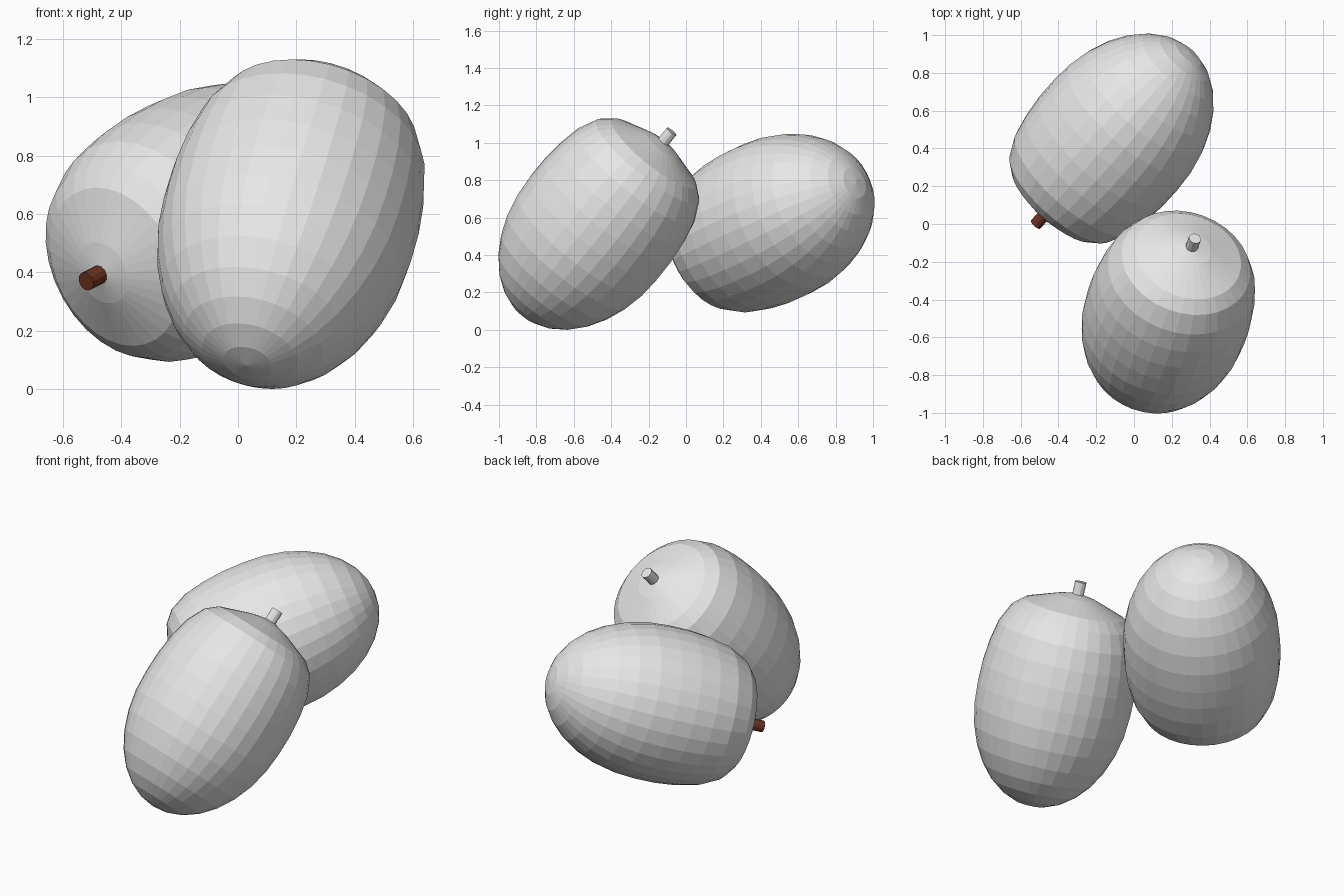
import bpy
import bmesh
import math
from mathutils import Vector

if "Cube" in bpy.data.objects:
    bpy.data.objects.remove(bpy.data.objects["Cube"])

LENGTH = 1.23
HALF = 0.62
RADIUS = 0.438


def material(name, rgb):
    mat = bpy.data.materials.new(name)
    mat.use_nodes = True
    color = (*rgb, 1.0)
    mat.diffuse_color = color
    mat.node_tree.nodes["Principled BSDF"].inputs["Base Color"].default_value = color
    return mat


def revolve(name, profile, segments, tail, axis, mat):
    """Spin a (height, radius) profile around z, then lay it along the axis."""
    bm = bmesh.new()
    verts = [bm.verts.new((r, 0, h)) for h, r in profile]
    edges = [bm.edges.new(pair) for pair in zip(verts, verts[1:])]
    bmesh.ops.spin(bm, geom=verts + edges, cent=(0, 0, 0), axis=(0, 0, 1),
                   angle=math.tau, steps=segments, use_merge=False)
    bmesh.ops.remove_doubles(bm, verts=bm.verts, dist=0.0005)
    bmesh.ops.recalc_face_normals(bm, faces=bm.faces)
    mesh = bpy.data.meshes.new(name)
    bm.to_mesh(mesh)
    bm.free()
    mesh.materials.append(mat)
    obj = bpy.data.objects.new(name, mesh)
    obj.location = tail
    obj.rotation_mode = "QUATERNION"
    obj.rotation_quaternion = Vector(axis).to_track_quat("Z", "Y")
    bpy.context.collection.objects.link(obj)
    return obj


# Rounded tail half, then a fuller shoulder and a shallow cone to the stem
body_profile = []
for i in range(9):
    a = math.pi * i / 16
    body_profile.append((HALF * (1 - math.cos(a)), RADIUS * math.sin(a)))
body_profile += [(0.74, 0.437), (0.86, 0.425), (0.98, 0.40), (1.085, 0.35),
                 (1.14, 0.287), (1.205, 0.11), (LENGTH, 0)]

# Short stubby stem with a flat end
stem_profile = [(LENGTH - 0.04, 0), (LENGTH - 0.04, 0.033),
                (LENGTH + 0.065, 0.033), (LENGTH + 0.065, 0)]

pale_grey = material("pale_grey", (0.8, 0.8, 0.8))
brown = material("bark_brown", (0.17, 0.035, 0.015))

# Each fruit: name, tail point, direction towards the stem, stem material
fruits = [
    ("front", (0.03, -0.87, 0.08), (0.226, 0.613, 0.758), pale_grey),
    ("back", (0.295, 0.91, 0.79), (-0.63, -0.705, -0.325), brown),
]
for name, tail, axis, stem_mat in fruits:
    revolve(name + "_fruit", body_profile, 32, tail, axis, pale_grey)
    revolve(name + "_stem", stem_profile, 12, tail, axis, stem_mat)
